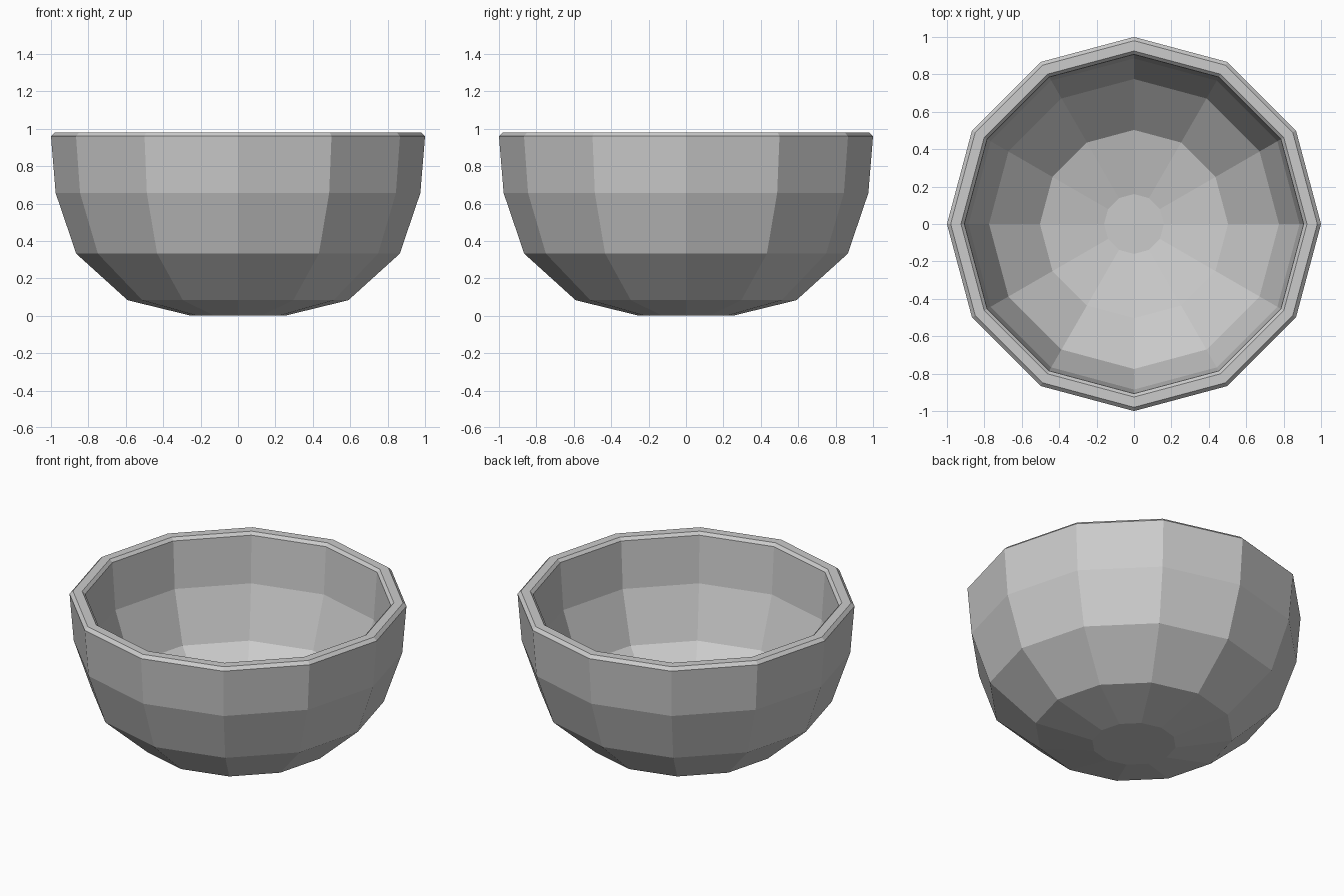
import bpy, bmesh
from math import cos, sin, pi

if "Cube" in bpy.data.objects:
    bpy.data.objects.remove(bpy.data.objects["Cube"])

SIDES = 12

# wall section (radius, height): outside base, up over the rim, down the inside
PROFILE = [
    (0.25, 0.0), (0.59, 0.083), (0.865, 0.332), (0.975, 0.656), (1.0, 0.96),
    (0.98, 0.98), (0.925, 0.98), (0.907, 0.962),
    (0.885, 0.658), (0.775, 0.335), (0.503, 0.09), (0.16, 0.01),
]


def lathe(name, profile, sides):
    bm = bmesh.new()
    rings = [[bm.verts.new((r * cos(2 * pi * i / sides), r * sin(2 * pi * i / sides), z))
              for i in range(sides)] for r, z in profile]
    for a, b in zip(rings, rings[1:]):
        for i in range(sides):
            j = (i + 1) % sides
            bm.faces.new((a[i], a[j], b[j], b[i]))
    # flat outside base and inside floor
    bm.faces.new(rings[0][::-1])
    bm.faces.new(rings[-1])
    bmesh.ops.recalc_face_normals(bm, faces=bm.faces)
    mesh = bpy.data.meshes.new(name)
    bm.to_mesh(mesh)
    bm.free()
    obj = bpy.data.objects.new(name, mesh)
    bpy.context.collection.objects.link(obj)
    return obj


lathe("bowl", PROFILE, SIDES)
